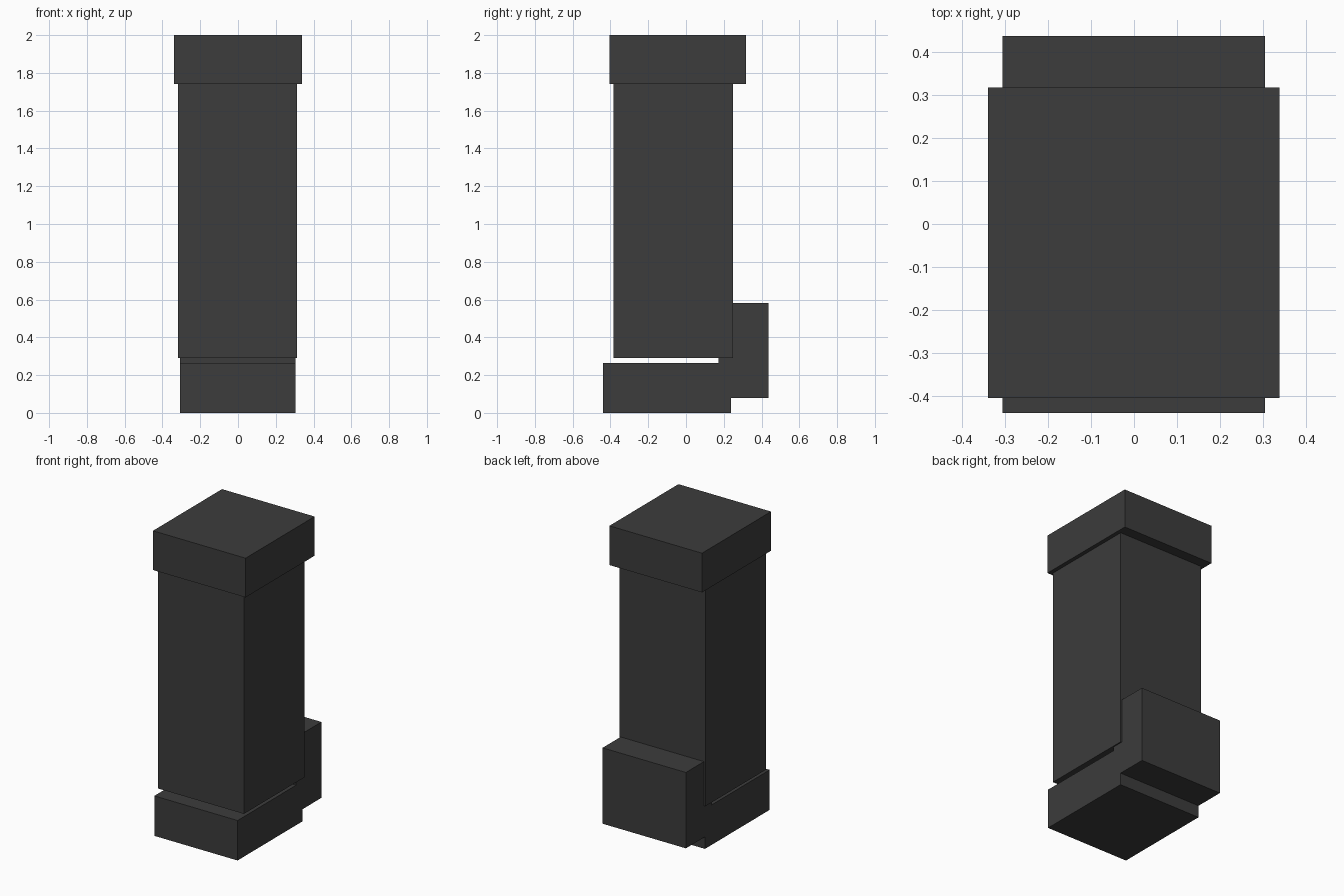
import bpy

if "Cube" in bpy.data.objects:
    bpy.data.objects.remove(bpy.data.objects["Cube"])

dark = bpy.data.materials.new("dark_grey")
dark.diffuse_color = (0.045, 0.045, 0.045, 1)
dark.use_nodes = True
dark.node_tree.nodes["Principled BSDF"].inputs["Base Color"].default_value = dark.diffuse_color


def box(name, x, y, z):
    """Box spanning the given (min, max) ranges."""
    spans = (x, y, z)
    bpy.ops.mesh.primitive_cube_add(size=1, location=[(a + b) / 2 for a, b in spans])
    ob = bpy.context.object
    ob.name = name
    ob.scale = [b - a for a, b in spans]
    bpy.ops.object.transform_apply(location=False, rotation=False, scale=True)
    ob.data.materials.append(dark)
    return ob


# Foot: flat base and the heel block behind it
box("base", (-0.306, 0.305), (-0.44, 0.238), (0, 0.265))
box("heel_block", (-0.306, 0.305), (0.172, 0.438), (0.08, 0.583))

# Column, floating just above the base
box("column", (-0.317, 0.313), (-0.385, 0.249), (0.29, 1.74))

# Overhanging cap
box("cap", (-0.34, 0.339), (-0.405, 0.318), (1.74, 2.0))
